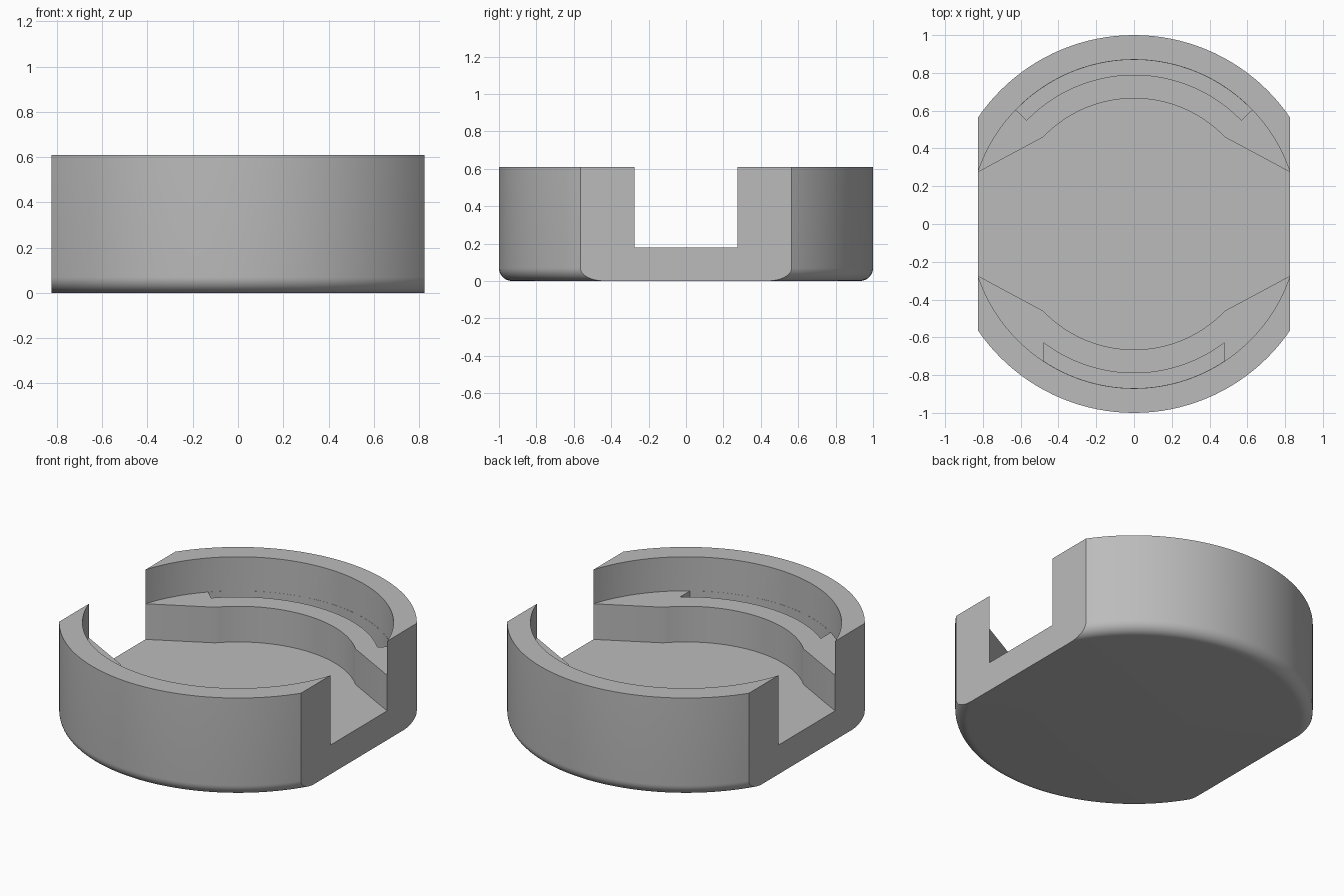
import bpy, bmesh, math
from math import pi, cos, sin, acos, radians

if "Cube" in bpy.data.objects:
    bpy.data.objects.remove(bpy.data.objects["Cube"], do_unlink=True)

HALF_WIDTH, HEIGHT, FLOOR, SHELF = 0.825, 0.61, 0.18, 0.40
BORE, GROOVE_IN, RECESS, FILLET = 0.87, 0.79, 0.665, 0.07

grey = bpy.data.materials.new("plain grey")
grey.use_nodes = True
colour = (0.50, 0.50, 0.50, 1)
grey.diffuse_color = colour
grey.node_tree.nodes["Principled BSDF"].inputs["Base Color"].default_value = colour


def arc(r, a0, a1, n):
    return [(r * cos(a0 + (a1 - a0) * i / n), r * sin(a0 + (a1 - a0) * i / n)) for i in range(n + 1)]


def make_object(name, bm):
    bmesh.ops.recalc_face_normals(bm, faces=bm.faces)
    mesh = bpy.data.meshes.new(name)
    bm.to_mesh(mesh)
    bm.free()
    mesh.materials.append(grey)
    obj = bpy.data.objects.new(name, mesh)
    bpy.context.collection.objects.link(obj)
    return obj


def prism(name, outline, z0, z1):
    bm = bmesh.new()
    face = bm.faces.new([bm.verts.new((x, y, z0)) for x, y in outline])
    top = bmesh.ops.extrude_face_region(bm, geom=[face])["geom"]
    bmesh.ops.translate(bm, vec=(0, 0, z1 - z0), verts=[v for v in top if isinstance(v, bmesh.types.BMVert)])
    return make_object(name, bm)


def boolean(target, cutter, operation):
    cutter.hide_render = True
    mod = target.modifiers.new(cutter.name, 'BOOLEAN')
    mod.operation, mod.solver, mod.object = operation, 'EXACT', cutter
    bpy.context.view_layer.objects.active = target
    bpy.ops.object.modifier_apply(modifier=mod.name)
    bpy.data.objects.remove(cutter, do_unlink=True)


# Round body with a filleted lower edge, turned about z
bm = bmesh.new()
profile = [(0, 0)]
profile += [(1 - FILLET + x, FILLET + z) for x, z in arc(FILLET, -pi / 2, 0, 10)]
profile += [(1, HEIGHT), (0, HEIGHT)]
verts = [bm.verts.new((x, 0, z)) for x, z in profile]
edges = [bm.edges.new(pair) for pair in zip(verts, verts[1:])]
bmesh.ops.spin(bm, geom=verts + edges, cent=(0, 0, 0), axis=(0, 0, 1), angle=2 * pi, steps=128)
bmesh.ops.remove_doubles(bm, verts=bm.verts, dist=1e-5)
body = make_object("holder_body", bm)

# Flat sides
w = HALF_WIDTH
boolean(body, prism("side_trim", [(-w, -2), (w, -2), (w, 2), (-w, 2)], -1, 2), 'INTERSECT')

# Upper bore down to the shelves
boolean(body, prism("bore", arc(BORE, 0, 2 * pi, 128)[:-1], SHELF, 1), 'DIFFERENCE')

# Lower recess: round middle flaring into the open ends
a = radians(43.8)
mouth = [(1, 0.275), (w, 0.275)]
half = mouth + arc(RECESS, a, pi - a, 40) + [(-x, y) for x, y in reversed(mouth)]
boolean(body, prism("recess", half + [(-x, -y) for x, y in half], FLOOR, 1), 'DIFFERENCE')


# Curved grooves in the shelves: radial ends at the back, straight ends at the front
def groove(name, inner_start, outer_start, side):
    outline = arc(BORE - 0.001, outer_start, pi - outer_start, 48)
    outline += arc(GROOVE_IN, pi - inner_start, inner_start, 48)
    boolean(body, prism(name, [(x, side * y) for x, y in outline], FLOOR, SHELF + 0.05), 'DIFFERENCE')


groove("back_groove", radians(44), radians(44), 1)
groove("front_groove", acos(0.48 / GROOVE_IN), acos(0.48 / BORE), -1)

# Smooth curved walls, keep edges sharp
bpy.ops.object.select_all(action='DESELECT')
body.select_set(True)
bpy.context.view_layer.objects.active = body
bpy.ops.object.shade_smooth_by_angle(angle=radians(25))
